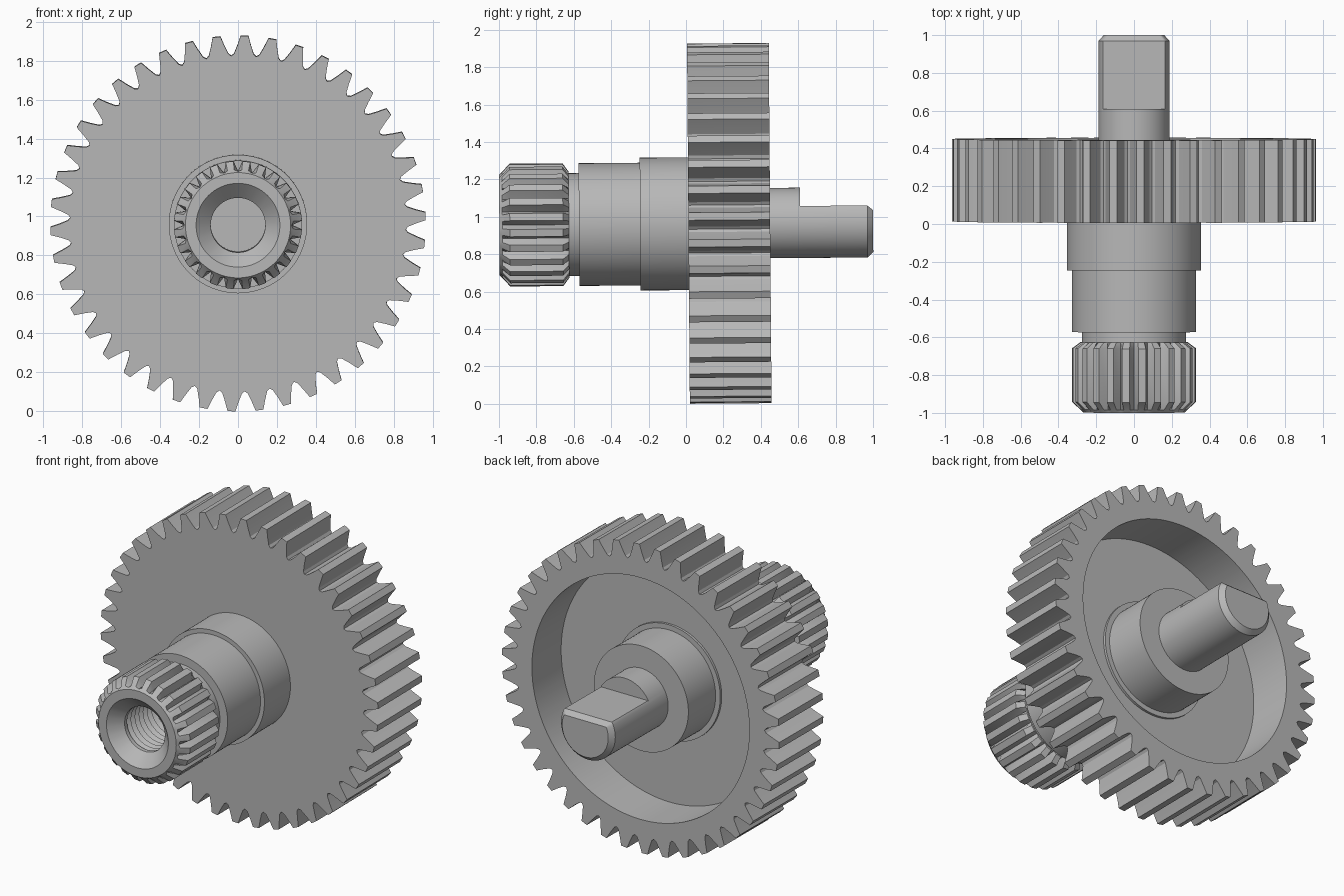
import bpy, bmesh, math
from math import radians, sin, cos, pi

cube = bpy.data.objects.get("Cube")
if cube:
    bpy.data.objects.remove(cube, do_unlink=True)

steel = bpy.data.materials.new("grey_steel")
steel.use_nodes = True
grey = (0.48, 0.48, 0.48, 1)
steel.diffuse_color = grey
steel.node_tree.nodes["Principled BSDF"].inputs["Base Color"].default_value = grey

AXIS_HEIGHT = 0.963
TILT = radians(0.45)


def circle(n=96):
    """Outline points as (angle, largest radius); plain round part."""
    return [(2 * pi * i / n, 9.0) for i in range(n)]


def toothed(count, tooth, phase):
    """Repeat one tooth, given as (angle offset, radius), around the axis."""
    pitch = 2 * pi / count
    return [(phase + k * pitch + a, r) for k in range(count) for a, r in tooth]


def loft(name, outline, rings, cap_start=True, cap_end=True):
    """Join rings of (radius, y[, flat height]) that run along the y axis."""
    bm = bmesh.new()
    loops = []
    for radius, y, *flat in rings:
        top = flat[0] if flat else 9.0
        loop = []
        for a, limit in outline:
            r = min(radius, limit)
            loop.append(bm.verts.new((r * cos(a), y, min(r * sin(a), top))))
        loops.append(loop)
    n = len(outline)
    for low, high in zip(loops, loops[1:]):
        for i in range(n):
            j = (i + 1) % n
            bm.faces.new((low[i], low[j], high[j], high[i]))
    if cap_start:
        bm.faces.new(loops[0])
    if cap_end:
        bm.faces.new(loops[-1][::-1])
    bmesh.ops.remove_doubles(bm, verts=bm.verts, dist=1e-5)
    bmesh.ops.recalc_face_normals(bm, faces=bm.faces)
    mesh = bpy.data.meshes.new(name)
    bm.to_mesh(mesh)
    bm.free()
    mesh.materials.append(steel)
    obj = bpy.data.objects.new(name, mesh)
    bpy.context.collection.objects.link(obj)
    obj.location.z = AXIS_HEIGHT
    obj.rotation_euler.x = TILT
    bpy.ops.object.select_all(action="DESELECT")
    obj.select_set(True)
    bpy.context.view_layer.objects.active = obj
    bpy.ops.object.shade_smooth_by_angle(angle=radians(25))
    return obj


# Large gear: toothed rim with a deep round recess in the back
half_pitch = pi / 42
tooth = [(-0.058, 0.872), (-0.038, 0.915), (-0.021, 0.963),
         (0.021, 0.963), (0.038, 0.915), (0.058, 0.872), (half_pitch, 0.861)]
loft("large_gear", toothed(42, tooth, radians(88)),
     [(2, 0.013), (2, 0.45), (0.755, 0.45), (0.755, 0.16)])

# Small pinion: threaded bore, countersink, chamfered teeth
thread = []
for k in range(15):
    y = -0.32 - k * 0.04
    thread += [(0.16, y), (0.14, y - 0.02)]
bore = [(0.14, -0.3)] + thread + [(0.14, -0.925), (0.215, -0.998)]
teeth = [(0.27, -0.998), (0.285, -0.982), (0.329, -0.942),
         (0.329, -0.658), (0.285, -0.626), (0.2, -0.626)]
half_pitch = pi / 24
small_tooth = [(-0.06, 0.329), (0.06, 0.329), (half_pitch, 0.276)]
loft("small_pinion", toothed(24, small_tooth, half_pitch), bore + teeth, cap_end=False)

# Stepped front shaft: neck, bearing seat, shoulder
loft("front_shaft", circle(),
     [(0.2, -0.64), (0.275, -0.64), (0.275, -0.572), (0.328, -0.572),
      (0.328, -0.245), (0.355, -0.245), (0.355, 0.05)], cap_start=False)

# Hub inside the back recess, with a thin collar at its base
loft("rear_hub", circle(),
     [(0.36, 0.1), (0.36, 0.175), (0.328, 0.175), (0.328, 0.445)])

# Rear shaft with one flat side and a chamfered end
loft("rear_shaft", circle(),
     [(0.188, 0.4), (0.188, 0.61), (0.188, 0.61, 0.09), (0.188, 0.97, 0.09),
      (0.16, 1.0, 0.065)])
